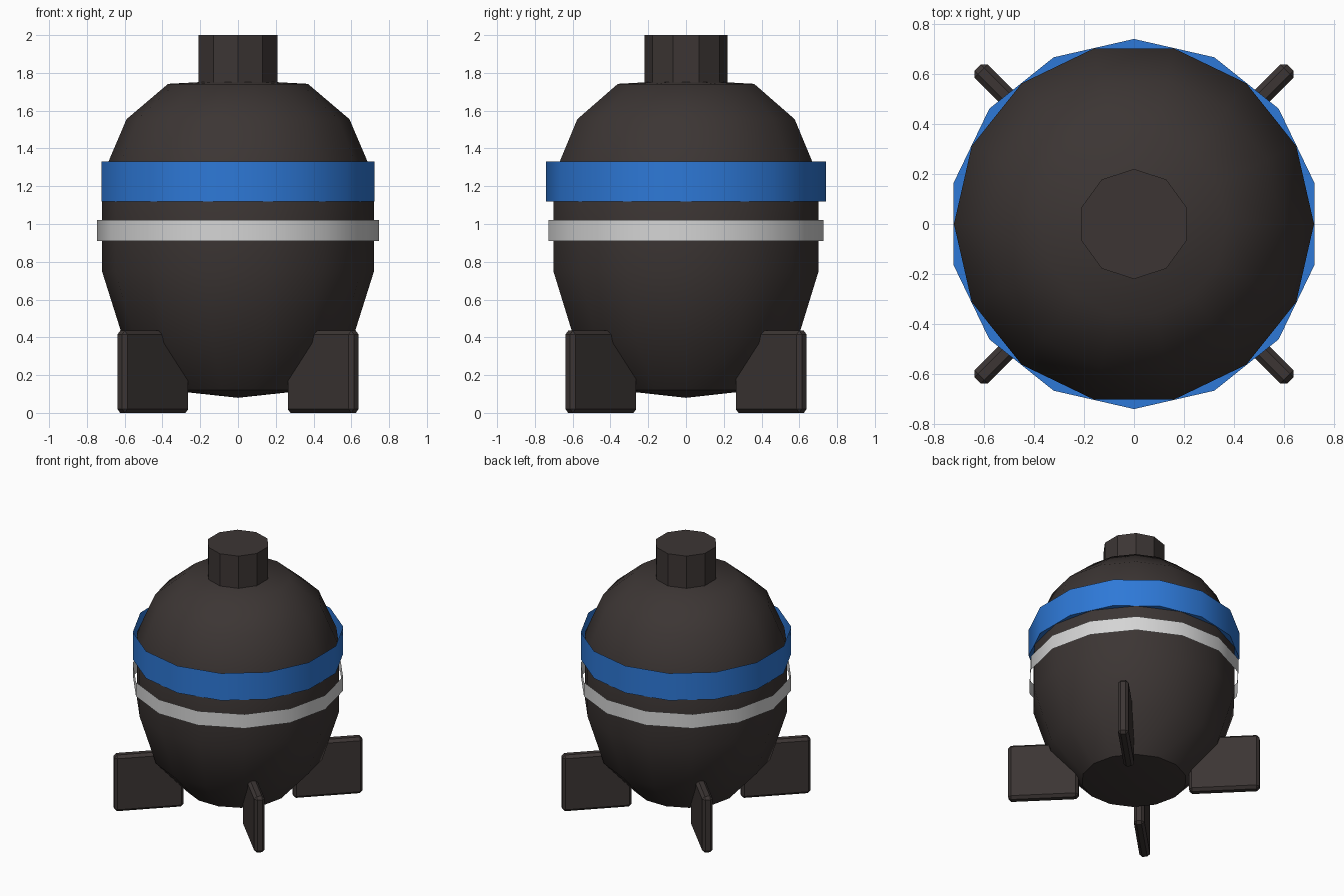
import bpy, bmesh, math
from mathutils import Matrix

if "Cube" in bpy.data.objects:
    bpy.data.objects.remove(bpy.data.objects["Cube"])


def material(name, rgb):
    m = bpy.data.materials.new(name)
    m.diffuse_color = (*rgb, 1)
    m.use_nodes = True
    m.node_tree.nodes["Principled BSDF"].inputs["Base Color"].default_value = m.diffuse_color
    return m


DARK = material("dark_iron", (0.045, 0.036, 0.034))
BLUE = material("blue_paint", (0.027, 0.19, 0.68))
GREY = material("light_grey", (0.66, 0.66, 0.66))


def finish(name, bm, mat, angle=None):
    me = bpy.data.meshes.new(name)
    bm.to_mesh(me)
    bm.free()
    me.materials.append(mat)
    ob = bpy.data.objects.new(name, me)
    bpy.context.collection.objects.link(ob)
    if angle:
        bpy.ops.object.select_all(action='DESELECT')
        bpy.context.view_layer.objects.active = ob
        ob.select_set(True)
        bpy.ops.object.shade_smooth_by_angle(angle=math.radians(angle))
    return ob


def lathe(name, profile, sides, start, mat, angle=None):
    """Spin (radius, height) points, listed bottom to top, around z."""
    bm = bmesh.new()
    rings = []
    for r, z in profile:
        if r == 0:
            rings.append([bm.verts.new((0, 0, z))] * sides)
            continue
        rings.append([bm.verts.new((r * math.cos(start + math.tau * i / sides),
                                    r * math.sin(start + math.tau * i / sides), z))
                      for i in range(sides)])
    for a, b in zip(rings, rings[1:]):
        for i in range(sides):
            j = (i + 1) % sides
            bm.faces.new(dict.fromkeys((a[i], a[j], b[j], b[i])))
    return finish(name, bm, mat, angle)


# Egg-shaped casing
lathe("body", [(0, 0.08), (0.37, 0.12), (0.60, 0.37), (0.72, 0.75), (0.72, 1.25),
               (0.59, 1.555), (0.37, 1.742), (0, 1.762)], 14, 0, DARK, 40)

# Thin bands around the middle
lathe("blue_band", [(0.69, 1.12), (0.74, 1.12), (0.74, 1.33)], 14, math.pi / 2, BLUE, 40)
lathe("grey_band", [(0.747, 0.91), (0.747, 1.02)], 14, 0, GREY, 40)

# Neck on top
lathe("neck", [(0.22, 1.72), (0.22, 2.0), (0, 2.0)], 10, math.pi / 2, DARK)

# Four bevelled diagonal fins
for k in range(4):
    bm = bmesh.new()
    bmesh.ops.create_cube(bm, size=1)
    bmesh.ops.scale(bm, vec=(0.495, 0.075, 0.435), verts=bm.verts)
    bmesh.ops.bevel(bm, geom=bm.edges[:], offset=0.02, segments=1, affect='EDGES')
    bmesh.ops.translate(bm, vec=(0.6375, 0, 0.2175), verts=bm.verts)
    bmesh.ops.rotate(bm, cent=(0, 0, 0), verts=bm.verts,
                     matrix=Matrix.Rotation(math.radians(45 + 90 * k), 3, 'Z'))
    finish(f"fin_{k + 1}", bm, DARK)
